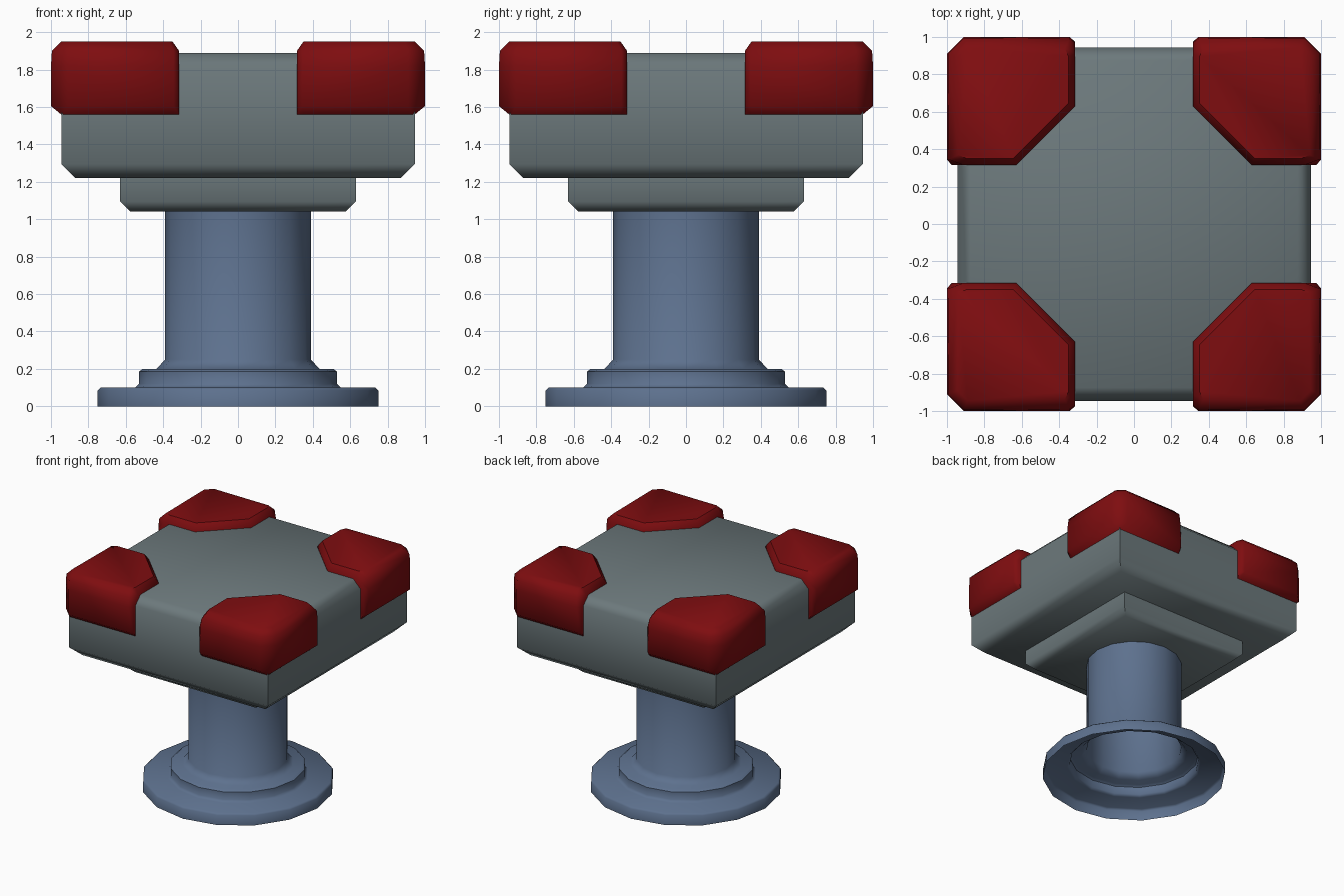
import bpy, bmesh, math

if "Cube" in bpy.data.objects:
    bpy.data.objects.remove(bpy.data.objects["Cube"])


def material(name, rgb):
    m = bpy.data.materials.new(name)
    m.diffuse_color = (*rgb, 1)
    m.use_nodes = True
    m.node_tree.nodes["Principled BSDF"].inputs["Base Color"].default_value = m.diffuse_color
    return m


BLUE = material("slate blue", (0.11, 0.165, 0.27))
GREY = material("grey green", (0.15, 0.19, 0.20))
RED = material("dark red", (0.21, 0.004, 0.005))


def loft(name, rings, mat, bottom=False, top=False):
    """Skin closed rings of equal length, with optional end faces."""
    bm = bmesh.new()
    rows = [[bm.verts.new(p) for p in ring] for ring in rings]
    n = len(rows[0])
    for lo, hi in zip(rows, rows[1:]):
        for i in range(n):
            j = (i + 1) % n
            bm.faces.new((lo[i], lo[j], hi[j], hi[i]))
    if bottom:
        bm.faces.new(rows[0])
    if top:
        bm.faces.new(rows[-1])
    bmesh.ops.recalc_face_normals(bm, faces=bm.faces)
    me = bpy.data.meshes.new(name)
    bm.to_mesh(me)
    bm.free()
    me.materials.append(mat)
    me.shade_smooth()
    me.set_sharp_from_angle(angle=math.radians(50))
    ob = bpy.data.objects.new(name, me)
    bpy.context.collection.objects.link(ob)
    return ob


def circle(r, z, n=16):
    return [(r * math.cos(math.tau * i / n), r * math.sin(math.tau * i / n), z)
            for i in range(n)]


def square(h, z):
    return [(-h, -h, z), (h, -h, z), (h, h, z), (-h, h, z)]


# Pedestal: one hollow turned shell, open underneath
profile = [(0.75, 0), (0.75, 0.085), (0.735, 0.10), (0.55, 0.10), (0.53, 0.12),
           (0.53, 0.185), (0.51, 0.20), (0.435, 0.20), (0.39, 0.25), (0.39, 1.05)]
loft("pedestal", [circle(r, z) for r, z in profile], BLUE)

# Neck plate under the head
loft("neck_plate", [square(h, z) for h, z in
                    [(0.575, 1.04), (0.63, 1.095), (0.63, 1.23)]], GREY, bottom=True)

# Square head with chamfered top and bottom
loft("head_block", [square(h, z) for h, z in
                    [(0.87, 1.22), (0.945, 1.295), (0.945, 1.82), (0.875, 1.89)]],
     GREY, bottom=True, top=True)


# Corner guards: half outline mirrored across the diagonal, then lofted upward
def guard_ring(half, z):
    return [(x, y, z) for x, y in half] + [(y, x, z) for x, y in reversed(half)]


guard = [
    ([(0.315, 0.63), (0.315, 0.945), (0.35, 0.945), (0.935, 0.945)], 1.56),
    ([(0.315, 0.63), (0.315, 0.975), (0.345, 1.0), (0.91, 1.0)], 1.605),
    ([(0.315, 0.63), (0.315, 0.97), (0.345, 1.0), (0.91, 1.0)], 1.82),
    ([(0.315, 0.63), (0.315, 0.91), (0.345, 0.99), (0.91, 0.995)], 1.90),
    ([(0.35, 0.645), (0.35, 0.895), (0.37, 0.94), (0.89, 0.945)], 1.95),
]
for sx, side in ((-1, "left"), (1, "right")):
    for sy, end in ((-1, "front"), (1, "back")):
        rings = [[(sx * x, sy * y, z) for x, y, z in guard_ring(h, z)] for h, z in guard]
        loft(f"corner_guard_{end}_{side}", rings, RED, top=True)
